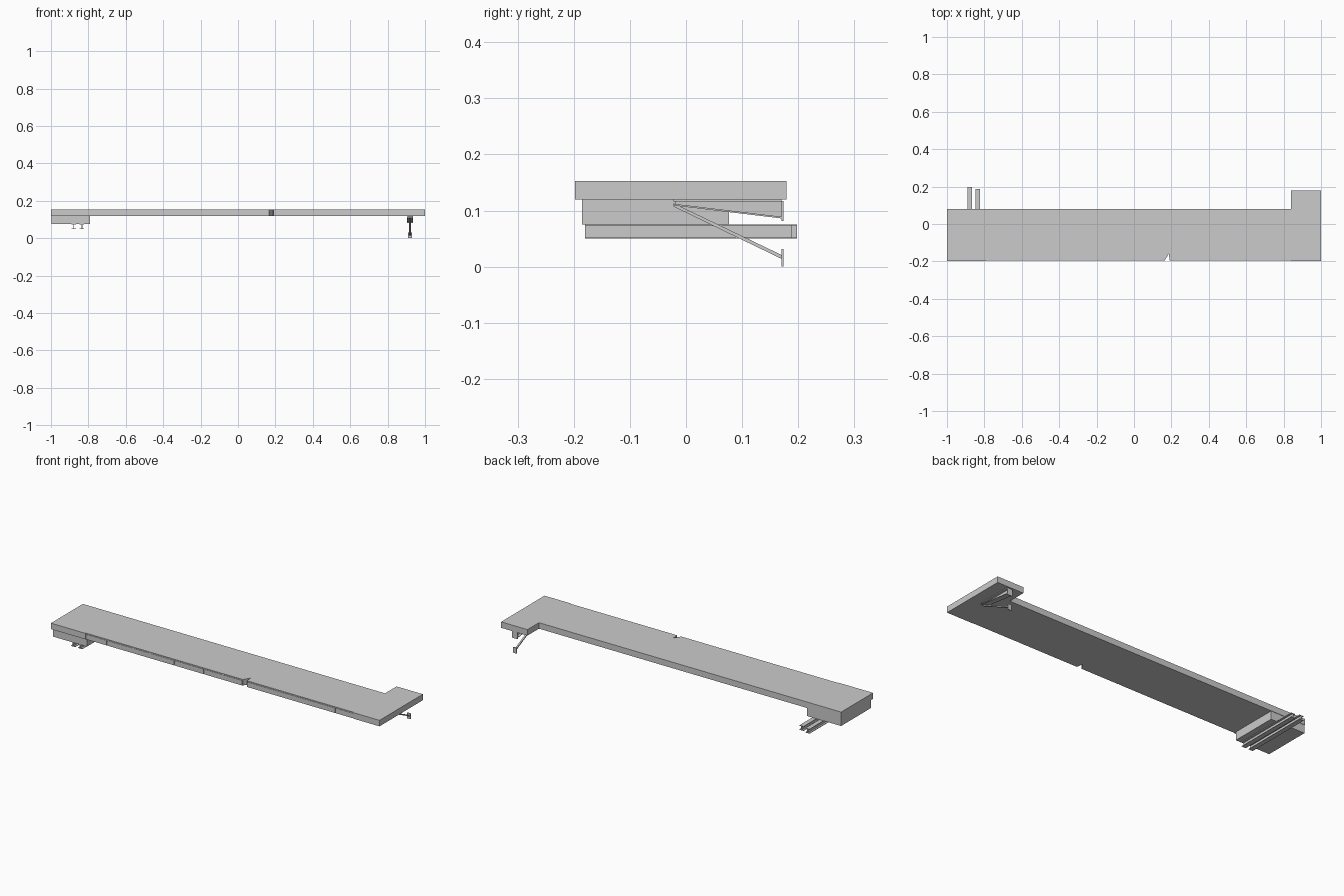
import bpy, bmesh
from mathutils import Vector

cube = bpy.data.objects.get("Cube")
if cube:
    bpy.data.objects.remove(cube, do_unlink=True)

grey = bpy.data.materials.new("light_grey")
grey.use_nodes = True
grey.diffuse_color = (0.6, 0.6, 0.6, 1)
grey.node_tree.nodes["Principled BSDF"].inputs["Base Color"].default_value = (0.6, 0.6, 0.6, 1)


def extrude(name, points, offset):
    """Extrude a flat outline of 3D points along an offset vector."""
    bm = bmesh.new()
    face = bm.faces.new([bm.verts.new(p) for p in points])
    result = bmesh.ops.extrude_face_region(bm, geom=[face])
    verts = [g for g in result["geom"] if isinstance(g, bmesh.types.BMVert)]
    bmesh.ops.translate(bm, verts=verts, vec=Vector(offset))
    bmesh.ops.recalc_face_normals(bm, faces=bm.faces)
    mesh = bpy.data.meshes.new(name)
    bm.to_mesh(mesh)
    bm.free()
    mesh.materials.append(grey)
    obj = bpy.data.objects.new(name, mesh)
    bpy.context.collection.objects.link(obj)
    return obj


def box(name, x0, x1, y0, y1, z0, z1):
    return extrude(name, [(x0, y0, z0), (x1, y0, z0), (x1, y1, z0), (x0, y1, z0)], (0, 0, z1 - z0))


def side_profile(name, yz, x, width):
    return extrude(name, [(x - width / 2, y, z) for y, z in yz], (width, 0, 0))


# L-shaped deck with a triangular notch in a slightly recessed front edge
FRONT, RECESS, BACK, TAB = -0.198, -0.194, 0.079, 0.179
BOTTOM, TOP = 0.12, 0.153
outline = [(-1, FRONT), (-0.79, FRONT), (-0.79, RECESS),
           (0.165, RECESS), (0.187, -0.158), (0.19, RECESS),
           (0.84, RECESS), (0.84, FRONT), (1, FRONT),
           (1, TAB), (0.84, TAB), (0.84, BACK), (-1, BACK)]
extrude("deck", [(x, y, BOTTOM) for x, y in outline], (0, 0, TOP - BOTTOM))

# Fascia panels separated by narrow joints
joints = [-0.79, -0.66, -0.5, -0.4, -0.25, -0.07, 0.045, 0.165]
joints_left = [0.19, 0.285, 0.44, 0.565, 0.73, 0.84]
for row in (joints, joints_left):
    for a, b in zip(row, row[1:]):
        box("fascia_panel", a + 0.002, b - 0.002, RECESS - 0.002, RECESS, BOTTOM, TOP - 0.006)

# Box below the right end
box("under_box", -0.998, -0.79, -0.185, 0.077, 0.075, BOTTOM)

# Two I-section rails below the box
for x, end in ((-0.878, 0.198), (-0.835, 0.188)):
    w, t, f = 0.0125, 0.0025, 0.003
    z0, z1 = 0.05, 0.075
    half = [(w, z0), (w, z0 + f), (t, z0 + f), (t, z1 - f), (w, z1 - f), (w, z1)]
    section = half + [(-px, pz) for px, pz in reversed(half)]
    extrude("support_rail", [(x + px, -0.18, pz) for px, pz in section], (0, end + 0.18, 0))

# Bracket under the tab: tapered arm, diagonal brace and end plates
X = 0.92
box("bracket_top_flange", X - 0.015, X + 0.015, -0.022, 0.17, 0.116, BOTTOM)
side_profile("bracket_web", [(-0.02, 0.117), (-0.02, 0.111), (0.17, 0.089), (0.17, 0.117)], X, 0.004)
side_profile("bracket_lower_flange", [(-0.022, 0.112), (-0.022, 0.109), (0.17, 0.086), (0.17, 0.089)], X, 0.03)
side_profile("diagonal_brace", [(-0.022, 0.113), (-0.022, 0.107), (0.17, 0.014), (0.17, 0.021)], X, 0.009)
box("upper_end_plate", X - 0.016, X + 0.016, 0.17, 0.174, 0.081, 0.117)
box("lower_end_plate", X - 0.011, X + 0.011, 0.17, 0.174, 0.0, 0.031)
